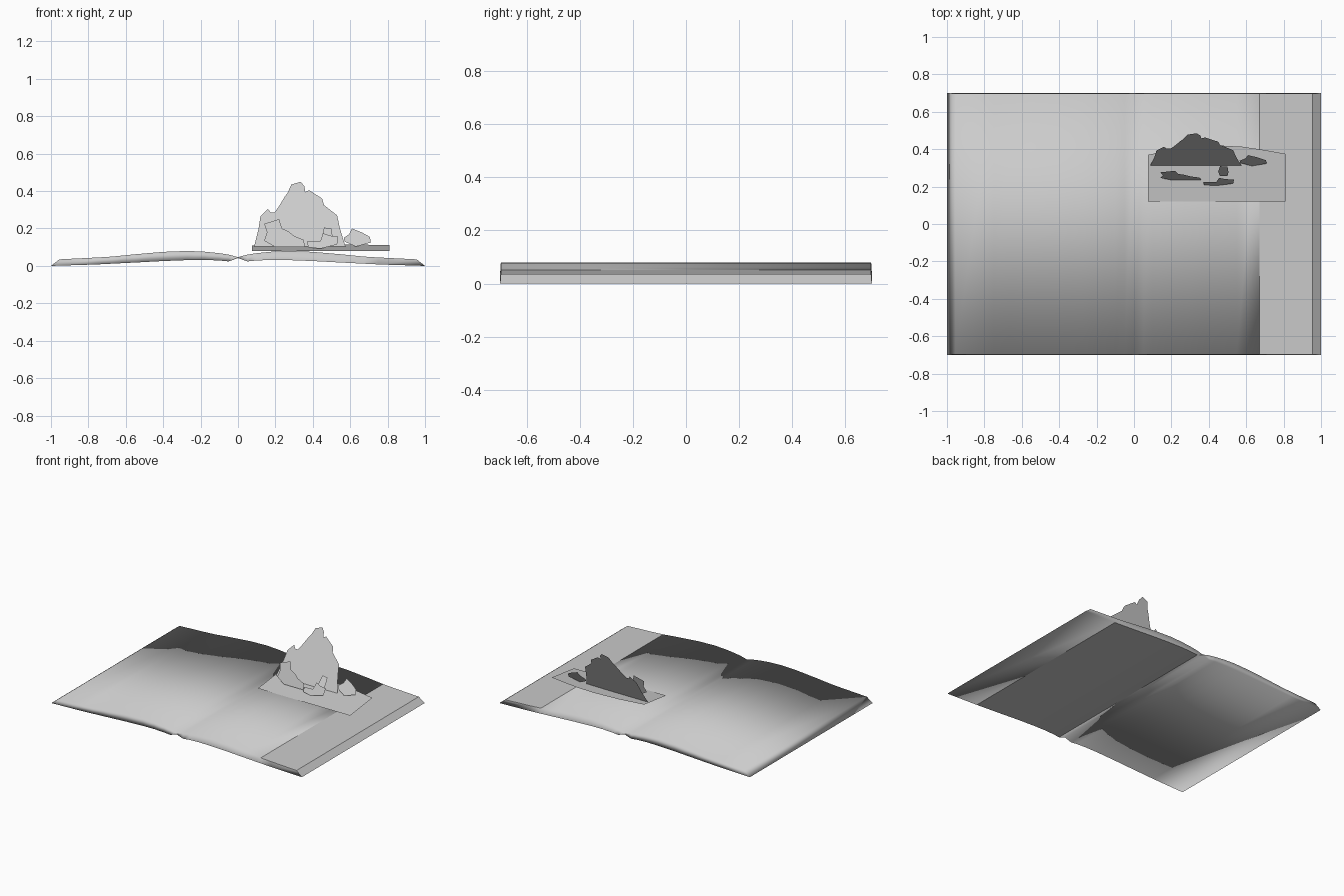
import bpy
import bmesh

cube = bpy.data.objects.get("Cube")
if cube:
    bpy.data.objects.remove(cube, do_unlink=True)

paper = bpy.data.materials.new("light_grey_paper")
paper.use_nodes = True
GREY = (0.6, 0.6, 0.6, 1.0)
paper.diffuse_color = GREY
shader = paper.node_tree.nodes["Principled BSDF"]
shader.inputs["Base Color"].default_value = GREY
shader.inputs["Roughness"].default_value = 0.8


def make_object(name, bm):
    mesh = bpy.data.meshes.new(name)
    bm.to_mesh(mesh)
    bm.free()
    mesh.materials.append(paper)
    obj = bpy.data.objects.new(name, mesh)
    bpy.context.collection.objects.link(obj)
    return obj


def cutout(name, outline, y_base, z_base, lean):
    """Thin paper shape drawn in x and z, leaning back from its base line."""
    bm = bmesh.new()
    face = bm.faces.new([bm.verts.new((x, y_base + lean * (z - z_base), z))
                         for x, z in outline])
    face.normal_update()
    if face.normal.z < 0:
        face.normal_flip()
    bmesh.ops.triangulate(bm, faces=[face])
    return make_object(name, bm)


# Open book: half section as (distance from spine, top height, bottom height)
HALF = [(0, .047, .042), (.05, .06, .024), (.1, .068, .029), (.18, .076, .032),
        (.27, .08, .031), (.4, .075, .026), (.55, .062, .018), (.67, .05, .012),
        (.75, .045, .008), (.955, .035, 0)]
section = [(-x, t, b) for x, t, b in reversed(HALF[1:])] + HALF
LENGTH = 0.7
INSET = 0.003

bm = bmesh.new()
columns = []
for x, top, bottom in section:
    edge = abs(x) > 0.95
    foot_x = (1 if x > 0 else -1) if edge else x
    columns.append([bm.verts.new(p) for p in (
        (x, INSET - LENGTH, top), (x, LENGTH - INSET, top),
        (foot_x, LENGTH, bottom), (foot_x, -LENGTH, bottom))])

for a, b in zip(columns, columns[1:]):
    for i in range(4):
        j = (i + 1) % 4
        bm.faces.new((a[i], b[i], b[j], a[j]))
bm.faces.new(columns[0])
bm.faces.new(columns[-1])
bmesh.ops.recalc_face_normals(bm, faces=bm.faces[:])

# Curved pages are smooth, the outer margin and the cover panel are flat
for face in bm.faces:
    face.normal_update()
    x = face.calc_center_median().x
    margin = x > 0.67 and face.normal.z > 0.2
    cover_panel = 0.05 < x < 0.75 and face.normal.z < -0.5
    face.smooth = not (margin or cover_panel)
make_object("open_book", bm)

# Sloping base sheet under the pop-up scene
bm = bmesh.new()
sheet = [(.075, .12), (.81, .12), (.81, .375), (.7, .395), (.58, .413),
         (.45, .42), (.25, .405), (.075, .37)]
bm.faces.new([bm.verts.new((x, y, .08 + .12 * (y - .12))) for x, y in sheet])
make_object("popup_base_sheet", bm)

# Pop-up mountain and rocks
cutout("popup_mountain", [
    (.085, .1), (.11, .2), (.12, .265), (.16, .305), (.175, .285), (.195, .285),
    (.22, .32), (.25, .37), (.265, .39), (.285, .435), (.335, .45), (.355, .425),
    (.36, .395), (.38, .405), (.45, .36), (.46, .325), (.53, .27), (.545, .2),
    (.56, .15), (.575, .105)], .31, .1, .5)
cutout("left_rock", [
    (.14, .135), (.155, .18), (.14, .225), (.22, .25), (.235, .2), (.27, .185),
    (.3, .16), (.35, .14), (.36, .1), (.2, .1)], .235, .1, .33)
cutout("front_rock", [
    (.375, .1), (.37, .13), (.44, .132), (.455, .175), (.49, .162), (.535, .157),
    (.53, .115), (.44, .092)], .205, .092, .5)
cutout("middle_rock", [
    (.46, .13), (.45, .16), (.46, .205), (.5, .2), (.505, .16), (.5, .13)],
    .25, .12, .7)
cutout("right_rock", [
    (.57, .13), (.565, .15), (.595, .17), (.61, .2), (.66, .18), (.705, .155),
    (.71, .125), (.63, .103)], .31, .103, .6)
